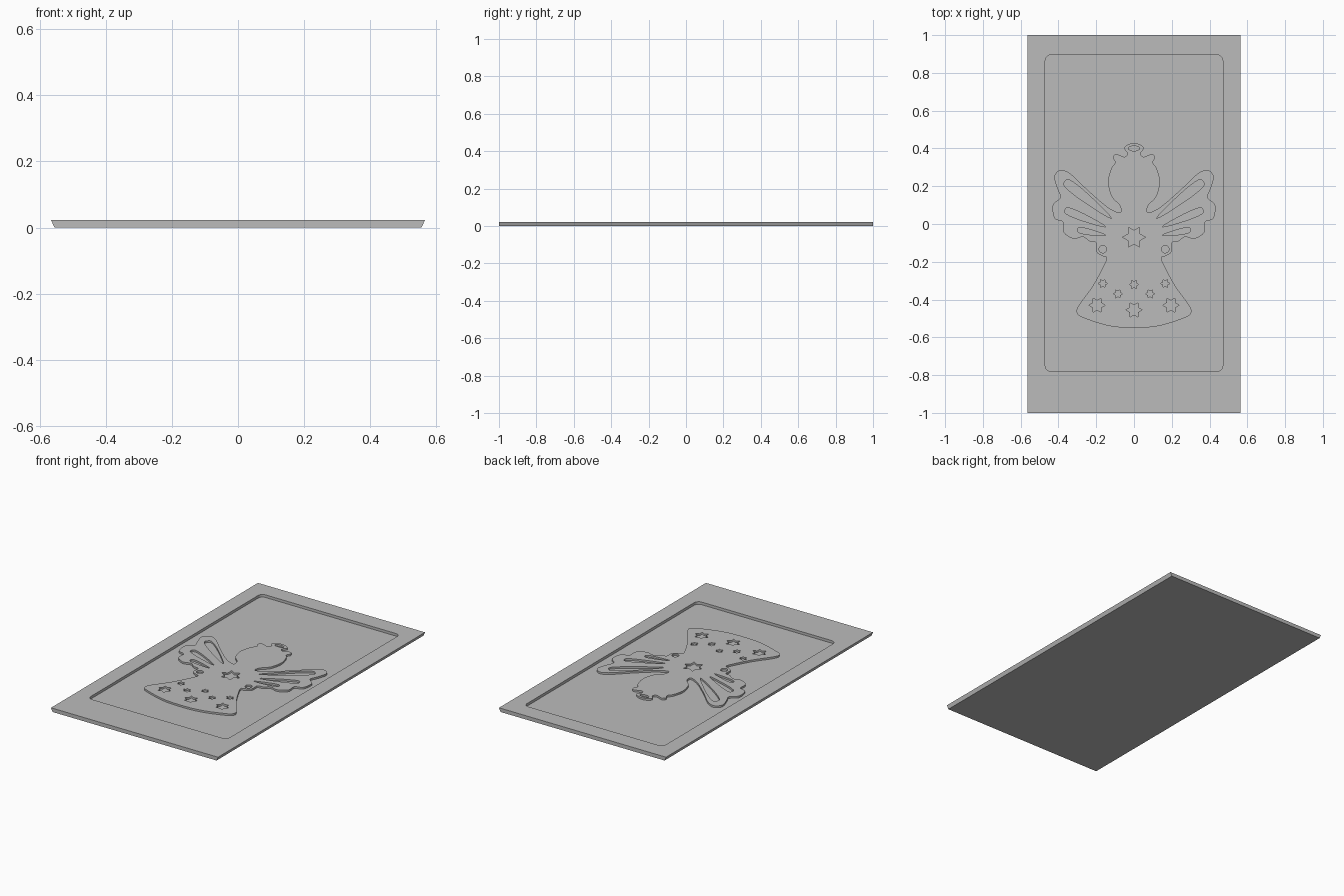
import bpy, bmesh, math
from mathutils import Vector

if "Cube" in bpy.data.objects:
    bpy.data.objects.remove(bpy.data.objects["Cube"])

TOP, FLOOR, RELIEF = 0.023, 0.007, 0.018

grey = bpy.data.materials.new("plain grey")
grey.diffuse_color = (0.5, 0.5, 0.5, 1)
grey.use_nodes = True
grey.node_tree.nodes["Principled BSDF"].inputs["Base Color"].default_value = grey.diffuse_color


def smooth_loop(pts, steps=5):
    """Closed Catmull-Rom curve through the points."""
    p = [Vector(q) for q in pts]
    n, out = len(p), []
    for i in range(n):
        a, b, c, d = p[i - 1], p[i], p[(i + 1) % n], p[(i + 2) % n]
        for k in range(steps):
            t = k / steps
            out.append(0.5 * (2 * b + (c - a) * t + (2 * a - 5 * b + 4 * c - d) * t * t
                              + (3 * b - a - 3 * c + d) * t ** 3))
    return out


def ellipse(cx, cy, rx, ry, n=20):
    return [(cx + rx * math.cos(2 * math.pi * i / n),
             cy + ry * math.sin(2 * math.pi * i / n)) for i in range(n)]


def star(cx, cy, r):
    return [(cx + (r if i % 2 == 0 else r * 0.58) * math.cos(math.pi * i / 6),
             cy + (r if i % 2 == 0 else r * 0.58) * math.sin(math.pi * i / 6))
            for i in range(12)]


def slot(x0, y0, x1, y1, w):
    """Teardrop slot, narrow at the start and round at the end."""
    a, b = Vector((x0, y0)), Vector((x1, y1))
    d = (b - a).normalized()
    s = Vector((-d.y, d.x)) * w
    mid = a.lerp(b, 0.55)
    end = b - d * w * 0.7
    return smooth_loop([a, mid + s * 0.8, end + s * 0.8, b, end - s * 0.8, mid - s * 0.8], 4)


def extruded(name, loops, z0, z1):
    """Flat outline with holes, extruded between two heights."""
    cu = bpy.data.curves.new(name, 'CURVE')
    cu.dimensions = '2D'
    cu.fill_mode = 'BOTH'
    cu.extrude = (z1 - z0) / 2
    for loop in loops:
        sp = cu.splines.new('POLY')
        sp.points.add(len(loop) - 1)
        for pt, q in zip(sp.points, loop):
            pt.co = (q[0], q[1], 0, 1)
        sp.use_cyclic_u = True
    ob = bpy.data.objects.new(name, cu)
    bpy.context.collection.objects.link(ob)
    ob.location.z = (z0 + z1) / 2
    bpy.ops.object.select_all(action='DESELECT')
    ob.select_set(True)
    bpy.context.view_layer.objects.active = ob
    bpy.ops.object.convert(target='MESH')
    ob = bpy.context.view_layer.objects.active
    bm = bmesh.new()
    bm.from_mesh(ob.data)
    bmesh.ops.remove_doubles(bm, verts=bm.verts, dist=1e-5)
    bmesh.ops.recalc_face_normals(bm, faces=bm.faces)
    bm.to_mesh(ob.data)
    bm.free()
    ob.data.materials.clear()
    ob.data.materials.append(grey)
    return ob


# Plate with undercut long sides
bm = bmesh.new()
bmesh.ops.create_cube(bm, size=1)
for v in bm.verts:
    high = v.co.z > 0
    v.co = (math.copysign(0.565 if high else 0.555, v.co.x),
            math.copysign(1, v.co.y), TOP if high else 0)
me = bpy.data.meshes.new("plate")
bm.to_mesh(me)
bm.free()
me.materials.append(grey)
plate = bpy.data.objects.new("plate", me)
bpy.context.collection.objects.link(plate)

# Rounded pocket cut into the plate
R = 0.03
pocket = []
for k, (sx, y) in enumerate([(1, 0.895 - R), (-1, 0.895 - R), (-1, -0.78 + R), (1, -0.78 + R)]):
    for i in range(7):
        a = math.pi / 2 * (k + i / 6)
        pocket.append((sx * (0.47 - R) + R * math.cos(a), y + R * math.sin(a)))
cutter = extruded("pocket_cutter", [pocket], FLOOR, 0.1)
cutter.hide_render = True
mod = plate.modifiers.new("pocket", 'BOOLEAN')
mod.operation = 'DIFFERENCE'
mod.solver = 'EXACT'
mod.object = cutter
bpy.context.view_layer.objects.active = plate
bpy.ops.object.modifier_apply(modifier=mod.name)
bpy.data.objects.remove(cutter)

# Winged figure: right half of the outline, from halo to hem
half = [(0.035, 0.42), (0.052, 0.40), (0.035, 0.375), (0.05, 0.355), (0.095, 0.37),
        (0.112, 0.35), (0.10, 0.325), (0.122, 0.29), (0.137, 0.22), (0.118, 0.145),
        (0.075, 0.098), (0.075, 0.06), (0.14, 0.09), (0.24, 0.175), (0.335, 0.265),
        (0.39, 0.285), (0.422, 0.25), (0.405, 0.185), (0.39, 0.14), (0.43, 0.10),
        (0.42, 0.03), (0.375, 0.01), (0.372, -0.045), (0.32, -0.078), (0.27, -0.068),
        (0.235, -0.092), (0.20, -0.10), (0.198, -0.148), (0.165, -0.17), (0.145, -0.18),
        (0.165, -0.23), (0.22, -0.33), (0.295, -0.435), (0.30, -0.475), (0.26, -0.50),
        (0.13, -0.54)]
outline = [(0, 0.428)] + half + [(0, -0.55)] + [(-x, y) for x, y in reversed(half)]

# Openings: halo, stars, hands and wing feathers
holes = [ellipse(0, 0.40, 0.03, 0.013), star(0, -0.07, 0.06), star(0, -0.455, 0.043),
         star(0, -0.32, 0.024)]
for s in (-1, 1):
    holes += [star(s * 0.195, -0.43, 0.043), star(s * 0.085, -0.37, 0.024),
              star(s * 0.165, -0.315, 0.024), ellipse(s * 0.165, -0.133, 0.02, 0.02),
              slot(s * 0.12, 0.03, s * 0.365, 0.225, 0.028),
              slot(s * 0.15, -0.015, s * 0.365, 0.075, 0.022),
              slot(s * 0.15, -0.06, s * 0.30, -0.03, 0.017)]
extruded("winged_figure_relief", [smooth_loop(outline)] + holes, FLOOR - 0.001, RELIEF)
